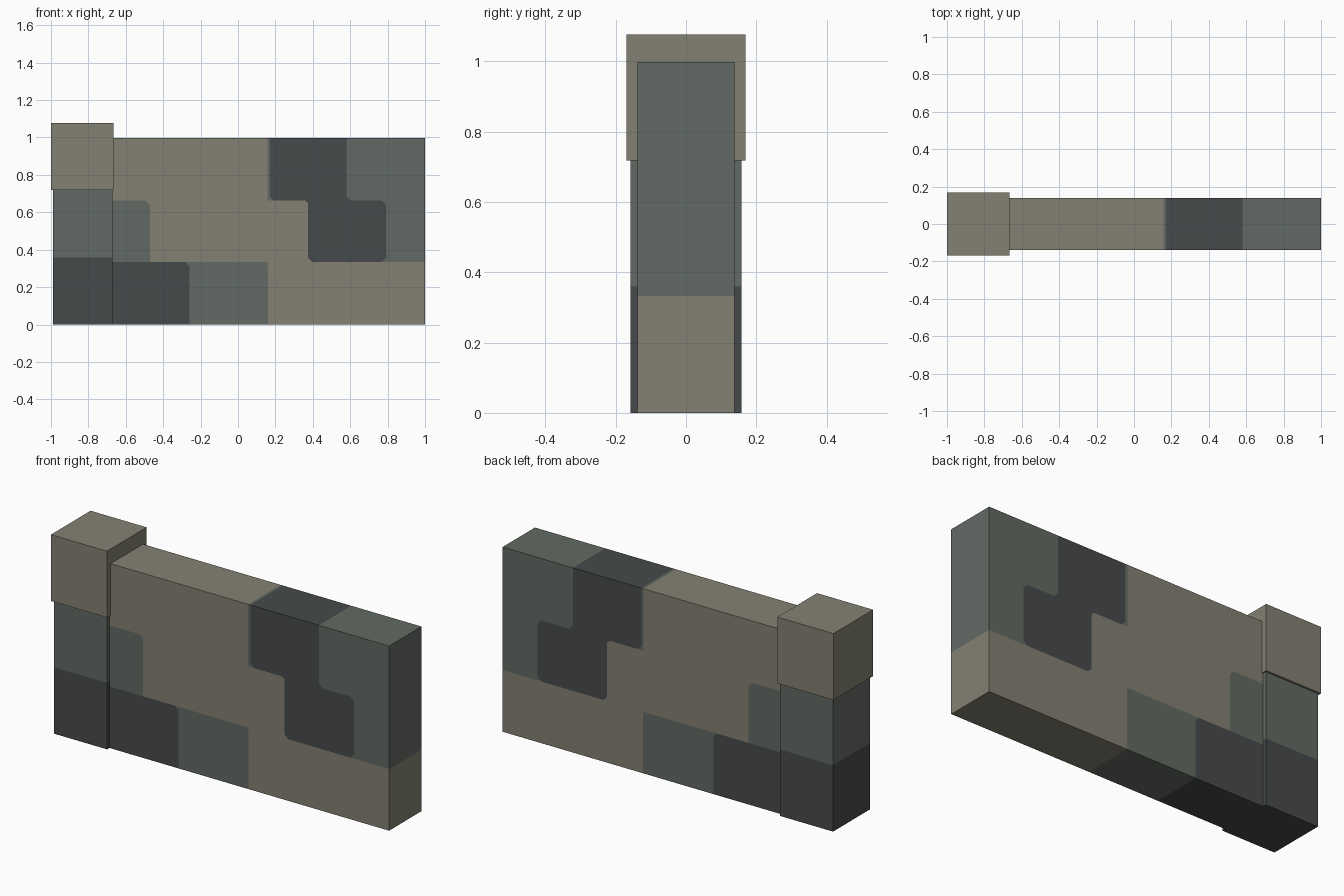
import bpy, bmesh
from mathutils import Vector

if "Cube" in bpy.data.objects:
    bpy.data.objects.remove(bpy.data.objects["Cube"])


def srgb(r, g, b):
    lin = [((c / 255 + 0.055) / 1.055) ** 2.4 for c in (r, g, b)]
    return (*lin, 1.0)


TAN, GREEN, DARK = 0, 1, 2
MATS = []
for name, col in (("tan_stone", (132, 129, 114)),
                  ("grey_green_stone", (98, 106, 99)),
                  ("dark_slate_stone", (70, 74, 75))):
    m = bpy.data.materials.new(name)
    m.diffuse_color = srgb(*col)
    m.use_nodes = True
    m.node_tree.nodes["Principled BSDF"].inputs["Base Color"].default_value = m.diffuse_color
    MATS.append(m)


def box(x0, x1, half_y, z0, z1):
    bm = bmesh.new()
    bmesh.ops.create_cube(bm, size=1)
    for v in bm.verts:
        v.co = Vector(((x0 + x1) / 2 + v.co.x * (x1 - x0),
                       v.co.y * 2 * half_y,
                       (z0 + z1) / 2 + v.co.z * (z1 - z0)))
    return bm


def cut(bm, co, no, faces=None):
    faces = faces or bm.faces[:]
    edges = {e for f in faces for e in f.edges}
    verts = {v for f in faces for v in f.verts}
    bmesh.ops.bisect_plane(bm, geom=list(verts) + list(edges) + list(faces),
                           plane_co=co, plane_no=no, dist=1e-5)


def finish(bm, name):
    me = bpy.data.meshes.new(name)
    bm.to_mesh(me)
    bm.free()
    for m in MATS:
        me.materials.append(m)
    ob = bpy.data.objects.new(name, me)
    bpy.context.collection.objects.link(ob)


# Camouflage bands per row: (right end x, colour)
Z1, Z2 = 0.333, 0.663
ROWS = (
    ((-0.26, DARK), (0.16, GREEN), (9, TAN)),
    ((-0.47, GREEN), (0.375, TAN), (0.79, DARK), (9, GREEN)),
    ((0.157, TAN), (0.17, GREEN), (0.58, DARK), (9, GREEN)),
)


def band_colour(c):
    row = ROWS[(c.z > Z1) + (c.z > Z2)]
    return next(col for end, col in row if c.x < end)


# Wall panel, cut along the colour borders
wall = box(-0.8, 1.0, 0.138, 0.0, 0.998)
for z in (Z1, Z2):
    cut(wall, (0, 0, z), (0, 0, 1))
for x in sorted({end for row in ROWS for end, _ in row if end < 1}):
    cut(wall, (x, 0, 0), (1, 0, 0))
for f in wall.faces:
    f.material_index = band_colour(f.calc_center_median())

# Softened patch corners: x, z, direction into the cell, corner colour
R = 0.022
for x, z, sx, sz, col in ((-0.47, Z2, -1, -1, TAN), (-0.26, Z1, -1, -1, GREEN),
                          (0.16, Z1, -1, -1, TAN), (0.17, Z2, 1, 1, GREEN),
                          (0.375, Z2, -1, -1, DARK), (0.375, Z1, 1, 1, TAN),
                          (0.79, Z1, -1, 1, GREEN), (0.79, Z2, -1, -1, GREEN),
                          (0.58, Z2, 1, 1, DARK)):
    if (x, z) == (0.375, Z2):
        R_here = 0.015
    else:
        R_here = R
    corner = Vector((x, 0, z))

    def flat_near(f):
        c = f.calc_center_median() - corner
        touches = any(abs(v.co.x - x) < 1e-4 and abs(v.co.z - z) < 1e-4 for v in f.verts)
        return abs(f.normal.y) > 0.9 and touches and c.x * sx > 0 and c.z * sz > 0

    wall.normal_update()
    cut(wall, (x + sx * R_here, 0, z), (sx, 0, sz), [f for f in wall.faces if flat_near(f)])
    wall.normal_update()
    for f in wall.faces:
        if flat_near(f) and f.calc_area() < R * R:
            f.material_index = col
finish(wall, "wall_panel")

# End post, dark below and green above
post = box(-0.99, -0.672, 0.158, 0.0, 0.73)
cut(post, (0, 0, 0.359), (0, 0, 1))
for f in post.faces:
    f.material_index = DARK if f.calc_center_median().z < 0.359 else GREEN
finish(post, "end_post")

# Post cap
finish(box(-1.0, -0.665, 0.169, 0.718, 1.077), "post_cap")
